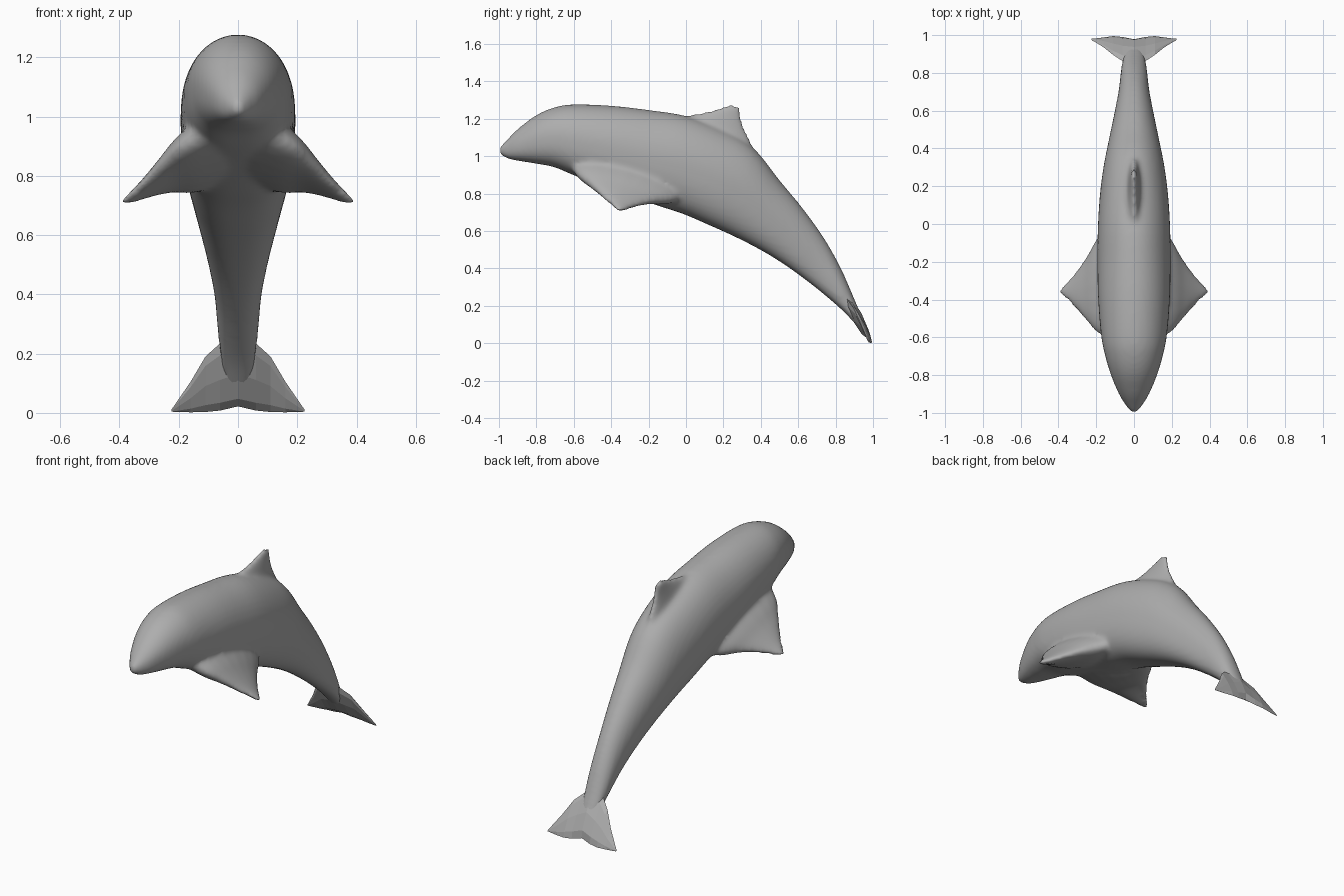
import bpy, bmesh, math
from mathutils import Vector

cube = bpy.data.objects.get("Cube")
if cube:
    bpy.data.objects.remove(cube)

grey = bpy.data.materials.new("dolphin grey")
grey.use_nodes = True
grey.diffuse_color = (0.42, 0.42, 0.42, 1)
grey.node_tree.nodes["Principled BSDF"].inputs["Base Color"].default_value = grey.diffuse_color


def resample(rows, steps):
    """Catmull-Rom interpolation through rows of numbers."""
    out = []
    for i in range(len(rows) - 1):
        a, b, c, d = (rows[max(0, min(len(rows) - 1, i + k))] for k in (-1, 0, 1, 2))
        for s in range(steps):
            t = s / steps
            out.append([q + 0.5 * t * (r - p + t * (2 * p - 5 * q + 4 * r - w + t * (3 * (q - r) + w - p)))
                        for p, q, r, w in zip(a, b, c, d)])
    return out + [list(rows[-1])]


def loft(bm, sections, axis, sides, belly=1.0, flip=1):
    """Skin closed ovals; each section is two end points and a half thickness."""
    rings = []
    for row in sections:
        p, q, half = Vector(row[0:3]), Vector(row[3:6]), row[6]
        ring = []
        for k in range(sides):
            angle = 2 * math.pi * k / sides
            c, s = math.cos(angle), math.sin(angle)
            if c < 0:
                c, s = -abs(c) ** belly, math.copysign(abs(s) ** belly, s)
            v = (p + q) / 2 + (p - q) / 2 * c + Vector(axis) * half * s
            v.x *= flip
            ring.append(bm.verts.new(v))
        rings.append(ring)
    for a, b in zip(rings, rings[1:]):
        for k in range(sides):
            j = (k + 1) % sides
            bm.faces.new((a[k], a[j], b[j], b[k]))
    bm.faces.new(rings[0])
    bm.faces.new(rings[-1])


def finish(bm, name):
    bmesh.ops.recalc_face_normals(bm, faces=bm.faces)
    mesh = bpy.data.meshes.new(name)
    bm.to_mesh(mesh)
    bm.free()
    mesh.materials.append(grey)
    ob = bpy.data.objects.new(name, mesh)
    bpy.context.collection.objects.link(ob)
    return ob


# Body stations: back y, z, belly y, z, half width
body = [
    (-1.0, 1.045, -.995, 1.01, .015), (-.96, 1.085, -.955, .988, .045),
    (-.9, 1.145, -.9, .976, .08), (-.8, 1.22, -.8, .96, .122),
    (-.7, 1.262, -.7, .94, .152), (-.6, 1.277, -.58, .89, .174),
    (-.4, 1.27, -.38, .82, .19), (-.2, 1.247, -.18, .745, .194),
    (0, 1.215, -.02, .693, .191), (.2, 1.14, .12, .633, .18),
    (.36, 1.045, .26, .57, .16), (.5, .872, .4, .498, .132),
    (.62, .727, .53, .418, .106), (.74, .56, .66, .323, .082),
    (.83, .398, .765, .238, .071), (.9, .238, .85, .162, .06),
    (.95, .12, .925, .08, .045), (.983, .04, .978, .025, .03),
]
# Dorsal fin layers: front y, z, rear y, z, half thickness
dorsal = [
    (-.15, 1.17, .4, .95, .07), (0, 1.215, .345, 1.08, .038),
    (.12, 1.24, .307, 1.16, .024), (.2, 1.265, .293, 1.225, .016),
    (.245, 1.279, .288, 1.262, .01),
]
# Pectoral fin layers: x, leading y, z, trailing y, z, half thickness
pectoral = [
    (.1, -.62, .95, .02, .8, .1), (.18, -.585, .9, -.06, .765, .075),
    (.24, -.525, .85, -.16, .757, .048), (.3, -.455, .79, -.245, .74, .03),
    (.35, -.405, .745, -.3, .72, .018), (.392, -.368, .71, -.345, .705, .01),
]
# Tail fluke layers in the same order, left faceted
fluke = [
    (0, .845, .27, .978, .022, .03), (.06, .862, .235, .99, .008, .02),
    (.11, .895, .19, .995, .003, .012), (.16, .935, .105, .988, .002, .008),
    (.224, .974, .012, .98, .004, .003),
]

# Body and fins, fused into one smooth skin
bm = bmesh.new()
loft(bm, [(0, a, b, 0, c, d, w) for a, b, c, d, w in resample(body, 4)], (1, 0, 0), 40, belly=.78)
loft(bm, [(0, a, b, 0, c, d, w) for a, b, c, d, w in resample(dorsal, 4)], (1, 0, 0), 20)
for side in (1, -1):
    loft(bm, [(x, a, b, x, c, d, w) for x, a, b, c, d, w in resample(pectoral, 4)],
         (.6, 0, .8), 20, flip=side)
skin = finish(bm, "body_with_fins")
remesh = skin.modifiers.new("fuse", 'REMESH')
remesh.mode = 'VOXEL'
remesh.voxel_size = 0.013
remesh.use_smooth_shade = True
relax = skin.modifiers.new("blend", 'SMOOTH')
relax.factor = 0.5
relax.iterations = 8

# Tail flukes
for side, label in ((1, "left"), (-1, "right")):
    bm = bmesh.new()
    loft(bm, [(x, a, b, x, c, d, w) for x, a, b, c, d, w in fluke], (0, .87, .5), 8, flip=side)
    finish(bm, label + "_tail_fluke")
